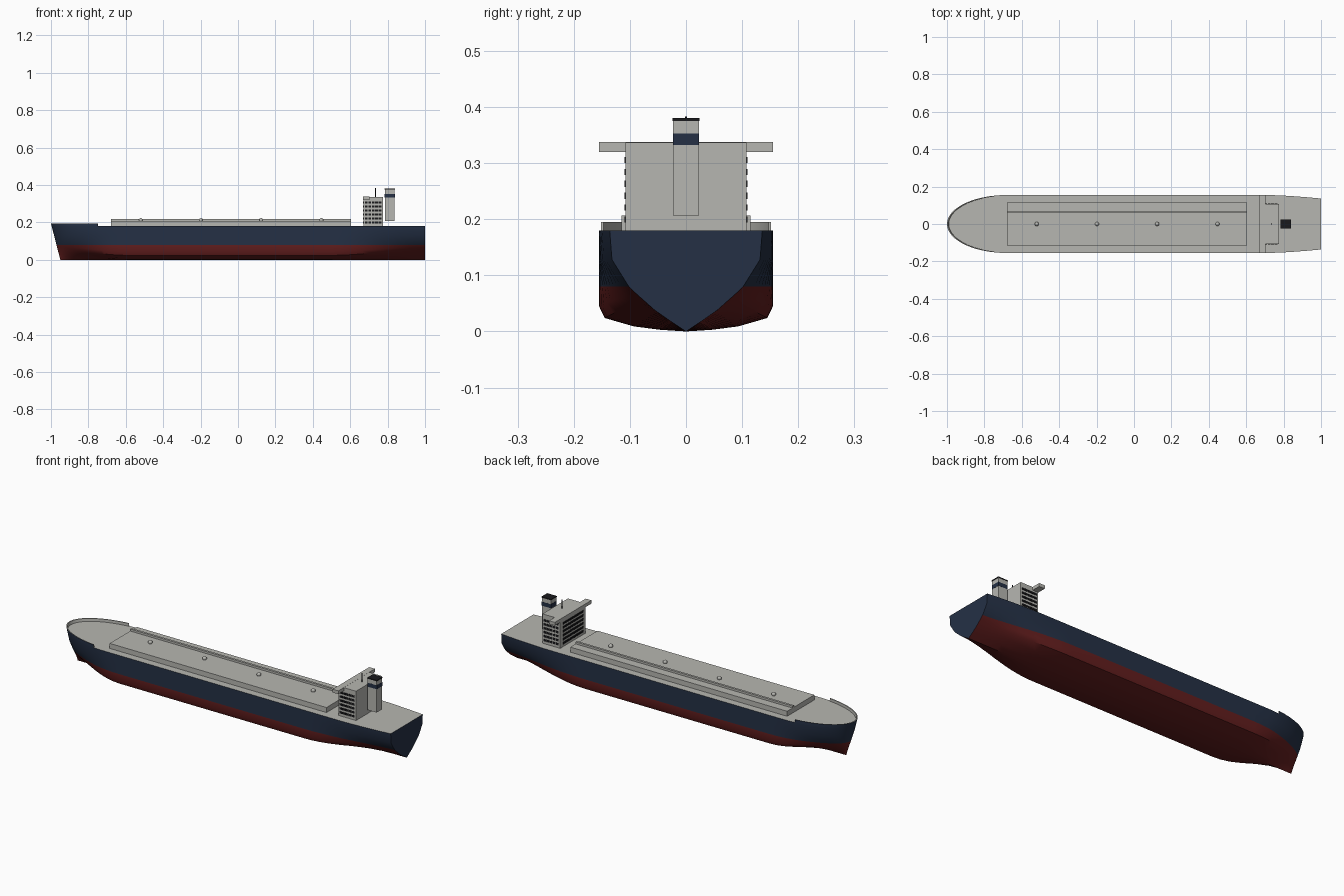
import bpy, bmesh, math

if "Cube" in bpy.data.objects:
    bpy.data.objects.remove(bpy.data.objects["Cube"])


def material(name, rgb):
    m = bpy.data.materials.new(name)
    m.diffuse_color = (*rgb, 1)
    m.use_nodes = True
    m.node_tree.nodes["Principled BSDF"].inputs["Base Color"].default_value = m.diffuse_color
    return m


NAVY = material("navy", (0.018, 0.030, 0.060))
RED = material("antifouling red", (0.125, 0.013, 0.013))
GREY = material("light grey", (0.47, 0.47, 0.44))
BLACK = material("black", (0.01, 0.01, 0.012))


def finish(bm, name, mats, smooth=False):
    bmesh.ops.recalc_face_normals(bm, faces=bm.faces)
    me = bpy.data.meshes.new(name)
    bm.to_mesh(me)
    bm.free()
    ob = bpy.data.objects.new(name, me)
    bpy.context.collection.objects.link(ob)
    for m in mats:
        me.materials.append(m)
    if smooth:
        bpy.ops.object.select_all(action='DESELECT')
        ob.select_set(True)
        bpy.context.view_layer.objects.active = ob
        bpy.ops.object.shade_smooth_by_angle(angle=math.radians(35))
    return ob


def add_box(bm, x0, x1, y0, y1, z0, z1):
    vs = bmesh.ops.create_cube(bm, size=1)["verts"]
    for v in vs:
        v.co.x = x0 if v.co.x < 0 else x1
        v.co.y = y0 if v.co.y < 0 else y1
        v.co.z = z0 if v.co.z < 0 else z1


def box(name, mat, *dims):
    bm = bmesh.new()
    add_box(bm, *dims)
    return finish(bm, name, [mat])


def smoothstep(t):
    t = min(max(t, 0), 1)
    return t * t * (3 - 2 * t)


# Hull shape: half width of the deck, and the section at each station
DECK, RIM, HALF = 0.18, 0.195, 0.155
FULL = [(0, 0), (.3, .003), (.6, .009), (.935, .024), (1, .045), (1, .08), (1, .128), (1, DECK)]
VEE = [(0, 0), (.2, .018), (.41, .038), (.55, .055), (.65, .067), (.75, .08), (.97, .128), (1, DECK)]


def half_width(u):
    if u < -0.68:
        return HALF * math.sqrt(max(0, 1 - ((u + 0.68) / 0.27) ** 2))
    if u > 0.7:
        return HALF - 0.019 * ((u - 0.7) / 0.3) ** 1.6
    return HALF


def raked(u, z):
    # forward stations lean out towards the stem top
    return u if u > -0.68 else -0.68 + (u + 0.68) * (1 + 0.05 / 0.27 * z / RIM)


def section(u):
    b = smoothstep((-0.6 - u) / 0.35) if u < 0 else smoothstep((u - 0.5) / 0.5)
    w = half_width(u)
    pts = []
    for (fy, fz), (vy, vz) in zip(FULL, VEE):
        z = fz + (vz - fz) * b
        pts.append((raked(u, z), w * (fy + (vy - fy) * b), z))
    return pts


bow = [-0.68 - 0.27 * math.sin(math.pi / 2 * i / 18) for i in range(18, -1, -1)]
stations = bow + [-0.64, -0.6, -0.3, 0, 0.3] + [0.5 + 0.5 * i / 12 for i in range(13)]

# Hull: lofted rings, closed by the deck strip and the transom
bm = bmesh.new()
rings = []
for u in stations:
    s = section(u)
    ring = [(x, -y, z) for x, y, z in reversed(s)] + s[1:]
    rings.append([bm.verts.new(p) for p in ring])
n = len(rings[0])
for a, b in zip(rings, rings[1:]):
    for j in range(n):
        k = (j + 1) % n
        f = bm.faces.new((a[j], a[k], b[k], b[j]))
        if j == n - 1:
            f.material_index = 2
        elif f.calc_center_median().z < 0.08 and max(v.co.z for v in f.verts) < 0.081:
            f.material_index = 1
bm.faces.new(rings[-1])
bmesh.ops.remove_doubles(bm, verts=bm.verts, dist=1e-5)
bmesh.ops.dissolve_degenerate(bm, edges=bm.edges, dist=1e-5)
finish(bm, "hull", [NAVY, RED, GREY], True)

# Bow bulwark: navy outside, grey inside and on the rim
bm = bmesh.new()
loop = [-0.74] + [u for u in reversed(bow) if u < -0.745]
outline = [(u, -half_width(u)) for u in loop] + [(u, half_width(u)) for u in reversed(loop[:-1])]
prev = None
for u, y in outline:
    si, so = 0.97, 0.006
    prof = [(raked(u, DECK), y, DECK), (raked(u, RIM), y, RIM),
            (raked(u, RIM) + so * (-0.68 - u) / 0.27, y * si, RIM),
            (raked(u, DECK) + so * (-0.68 - u) / 0.27, y * si, DECK)]
    cur = [bm.verts.new(p) for p in prof]
    if prev:
        for j in range(3):
            bm.faces.new((prev[j], prev[j + 1], cur[j + 1], cur[j])).material_index = min(j, 1)
    else:
        bm.faces.new(cur).material_index = 1
    prev = cur
bm.faces.new(prev).material_index = 1
finish(bm, "bow_bulwark", [NAVY, GREY], True)

# Cargo trunk, deck pipe and vent domes
box("cargo_trunk", GREY, -0.68, 0.605, -0.115, 0.115, DECK - 0.005, 0.207)
box("deck_pipe", GREY, -0.68, 0.605, 0.058, 0.07, 0.205, 0.218)
for i in range(4):
    bm = bmesh.new()
    bmesh.ops.create_uvsphere(bm, u_segments=16, v_segments=10, radius=0.011)
    for v in bm.verts:
        v.co.x += -0.52 + 0.322 * i
        v.co.z += 0.212
    finish(bm, f"vent_dome_{i + 1}", [GREY], True)

# Deckhouse and bridge wings
box("deckhouse", GREY, 0.67, 0.775, -0.108, 0.108, DECK - 0.005, 0.337)
box("bridge_wings", GREY, 0.669, 0.703, -HALF, HALF, 0.32, 0.3375)

# Windows: rows on both sides and on the forward face
bm = bmesh.new()
for r in range(6):
    z = 0.194 + 0.0212 * r
    for c in range(5):
        x = 0.679 + 0.0182 * c
        for s in (-1, 1):
            y0, y1 = sorted((s * 0.106, s * 0.110))
            add_box(bm, x, x + 0.0145, y0, y1, z, z + 0.011)
    for c in range(9):
        y = -0.087 + 0.0197 * c
        add_box(bm, 0.667, 0.672, y, y + 0.0155, z, z + 0.011)
finish(bm, "windows", [BLACK])

# Funnel with band and cap
box("funnel", GREY, 0.785, 0.838, -0.023, 0.023, 0.207, 0.376)
box("funnel_band", NAVY, 0.784, 0.839, -0.0235, 0.0235, 0.332, 0.353)
box("funnel_cap", BLACK, 0.783, 0.840, -0.0245, 0.0245, 0.375, 0.38)

# Mast
bm = bmesh.new()
bmesh.ops.create_cone(bm, cap_ends=True, segments=10, radius1=0.003, radius2=0.002, depth=0.048)
for v in bm.verts:
    v.co.x += 0.735
    v.co.z += 0.359
finish(bm, "mast", [BLACK], True)
